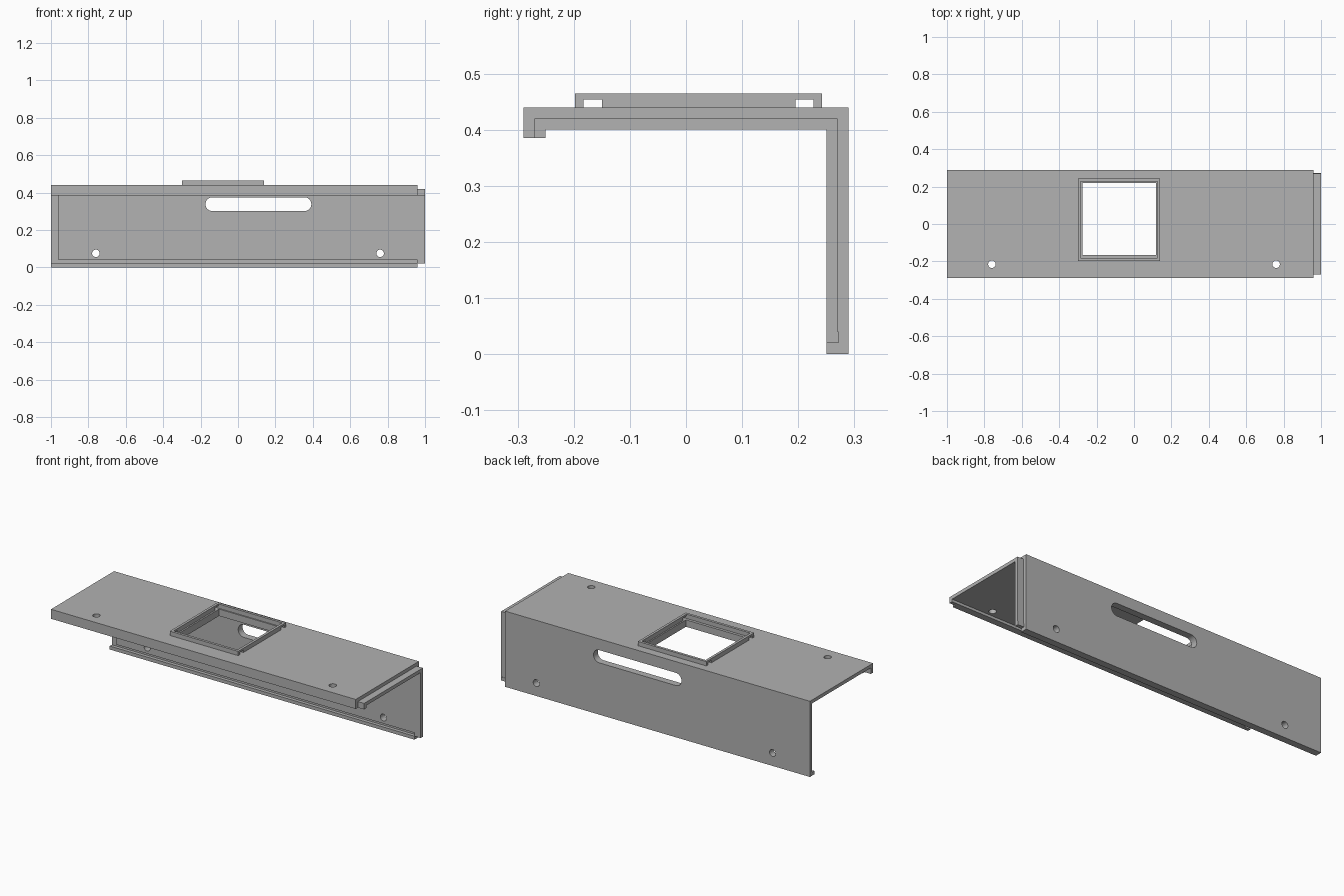
import bpy
import bmesh
import math
from mathutils import Vector

cube = bpy.data.objects.get("Cube")
if cube:
    bpy.data.objects.remove(cube, do_unlink=True)

grey = bpy.data.materials.new("plain grey")
grey.use_nodes = True
GREY = (0.445, 0.445, 0.445, 1)
grey.diffuse_color = GREY
grey.node_tree.nodes["Principled BSDF"].inputs["Base Color"].default_value = GREY


def prism(name, points, direction):
    """Extrude a closed outline of 3D points along a direction."""
    bm = bmesh.new()
    face = bm.faces.new([bm.verts.new(p) for p in points])
    ext = bmesh.ops.extrude_face_region(bm, geom=[face])
    moved = [g for g in ext["geom"] if isinstance(g, bmesh.types.BMVert)]
    bmesh.ops.translate(bm, verts=moved, vec=Vector(direction))
    bmesh.ops.recalc_face_normals(bm, faces=bm.faces)
    mesh = bpy.data.meshes.new(name)
    bm.to_mesh(mesh)
    bm.free()
    mesh.materials.append(grey)
    obj = bpy.data.objects.new(name, mesh)
    bpy.context.collection.objects.link(obj)
    return obj


def section(name, outline, x0, x1):
    """Prism from a y-z outline, running along x."""
    return prism(name, [(x0, y, z) for y, z in outline], (x1 - x0, 0, 0))


def box(name, x, y, z):
    corners = [(y[0], z[0]), (y[1], z[0]), (y[1], z[1]), (y[0], z[1])]
    return section(name, corners, *x)


def stadium(cx, half, r, steps=16):
    """Rounded slot outline; a circle when half is zero."""
    pts = []
    for side in (1, -1):
        for i in range(steps + 1):
            a = math.pi * i / steps - side * math.pi / 2
            pts.append((cx + side * half + r * math.cos(a), r * math.sin(a)))
        if half == 0:
            pts.pop()
    return pts


def combine(target, tool, operation):
    """Apply a boolean and discard the tool."""
    mod = target.modifiers.new(operation, "BOOLEAN")
    mod.operation = operation
    mod.solver = "EXACT"
    mod.object = tool
    bpy.context.view_layer.objects.active = target
    bpy.ops.object.modifier_apply(modifier=mod.name)
    bpy.data.objects.remove(tool, do_unlink=True)


# Outer shell: top, back wall, front lip and bottom lip
END = 0.96
bracket = section("bracket", [
    (-0.29, 0.385), (-0.27, 0.385), (-0.27, 0.42), (0.27, 0.42), (0.27, 0.02),
    (0.25, 0.02), (0.25, 0), (0.29, 0), (0.29, 0.44), (-0.29, 0.44)], -1, END)

# Inner layer, shifted along x to leave a socket and a tongue
liner = section("liner", [
    (-0.27, 0.385), (-0.25, 0.385), (-0.25, 0.40), (0.25, 0.40), (0.25, 0.04),
    (0.27, 0.04), (0.27, 0.42), (-0.27, 0.42)], -END, 1)
combine(bracket, liner, "UNION")
combine(bracket, box("tongue_foot", (END, 1), (0.25, 0.272), (0.02, 0.04)), "UNION")

# Square opening through the top
combine(bracket, box("opening", (-0.276, 0.117), (-0.167, 0.22), (0.35, 0.5)), "DIFFERENCE")

# Screw holes in the top and back wall
for x in (-0.76, 0.76):
    ring = stadium(x, 0, 0.02)
    top_hole = prism("top_hole", [(u, v - 0.215, 0.35) for u, v in ring], (0, 0, 0.15))
    combine(bracket, top_hole, "DIFFERENCE")
    back_hole = prism("back_hole", [(u, 0.2, v + 0.075) for u, v in ring], (0, 0.15, 0))
    combine(bracket, back_hole, "DIFFERENCE")

# Long rounded slot in the back wall
slot = prism("slot", [(u, 0.2, v + 0.338) for u, v in stadium(0.109, 0.246, 0.037)],
             (0, 0.15, 0))
combine(bracket, slot, "DIFFERENCE")

# Raised frame with corner notches through its side walls
frame = section("opening_frame", [
    (-0.198, 0.44), (-0.183, 0.44), (-0.183, 0.454), (-0.15, 0.454), (-0.15, 0.44),
    (0.195, 0.44), (0.195, 0.454), (0.227, 0.454), (0.227, 0.44),
    (0.242, 0.44), (0.242, 0.465), (-0.198, 0.465)], -0.30, 0.14)
combine(frame, box("frame_inside", (-0.285, 0.125), (-0.183, 0.227), (0.4, 0.5)), "DIFFERENCE")

# Crisp flat faces, smooth only around the holes
for obj in (bracket, frame):
    bpy.ops.object.select_all(action="DESELECT")
    obj.select_set(True)
    bpy.context.view_layer.objects.active = obj
    bpy.ops.object.shade_smooth_by_angle(angle=math.radians(30))
